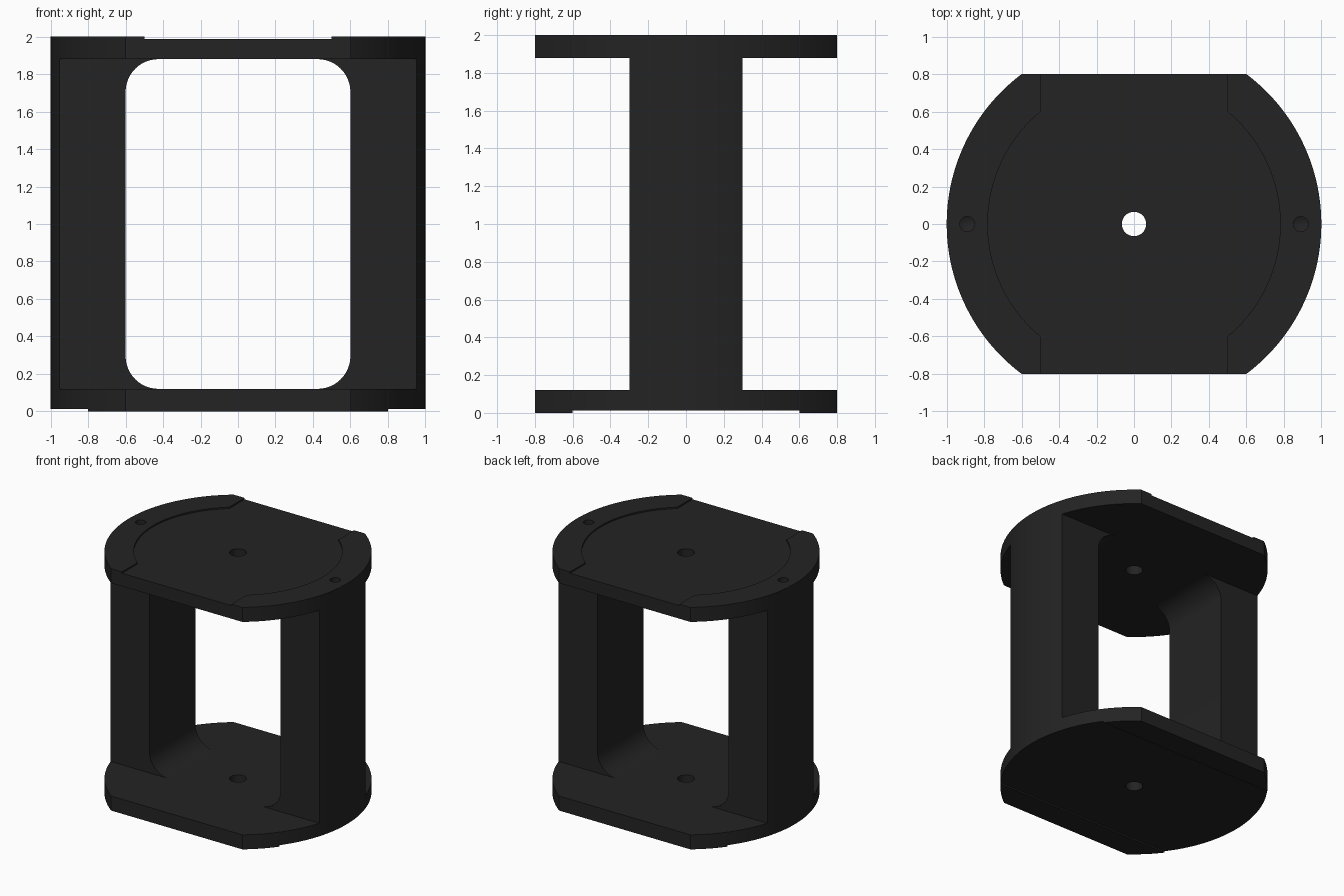
import bpy, bmesh
from math import sin, cos, asin, pi
from mathutils import Matrix

if "Cube" in bpy.data.objects:
    bpy.data.objects.remove(bpy.data.objects["Cube"])

STEP = 0.012      # depth of the shallow recesses
PLATE = 0.12      # end plate thickness


def arc(cx, cy, r, a0, a1, n):
    return [(cx + r * cos(a0 + (a1 - a0) * i / n),
             cy + r * sin(a0 + (a1 - a0) * i / n)) for i in range(n + 1)]


def obj_from(bm, name):
    bmesh.ops.recalc_face_normals(bm, faces=bm.faces)
    mesh = bpy.data.meshes.new(name)
    bm.to_mesh(mesh)
    bm.free()
    ob = bpy.data.objects.new(name, mesh)
    bpy.context.collection.objects.link(ob)
    return ob


def prism(name, pts, a, b, along_y=False):
    """Extrude a closed profile from a to b along z (or along y)."""
    bm = bmesh.new()
    place = (lambda p, t: (p[0], t, p[1])) if along_y else (lambda p, t: (p[0], p[1], t))
    lo = [bm.verts.new(place(p, a)) for p in pts]
    hi = [bm.verts.new(place(p, b)) for p in pts]
    bm.faces.new(lo)
    bm.faces.new(hi)
    for i in range(len(pts)):
        j = (i + 1) % len(pts)
        bm.faces.new((lo[i], lo[j], hi[j], hi[i]))
    return obj_from(bm, name)


def rect(x0, x1, y0, y1):
    return [(x0, y0), (x1, y0), (x1, y1), (x0, y1)]


def drill(name, x):
    """Blind drilled hole with a conical tip."""
    bm = bmesh.new()
    for r1, r2, z0, z1 in ((0.04, 0.04, 1.9, 2.1), (0.0, 0.04, 1.88, 1.9)):
        bmesh.ops.create_cone(bm, segments=32, radius1=r1, radius2=r2, depth=z1 - z0,
                              matrix=Matrix.Translation((x, 0, (z0 + z1) / 2)))
    # merge the two shells into one closed solid
    shared = [f for f in bm.faces if len(f.verts) > 4 and abs(f.calc_center_median().z - 1.9) < 1e-4]
    bmesh.ops.delete(bm, geom=shared, context='FACES_ONLY')
    bmesh.ops.remove_doubles(bm, verts=bm.verts, dist=1e-5)
    return obj_from(bm, name)


# Body: round bar with two flats
t = asin(0.8)
right = arc(0, 0, 1, -t, t, 64)
body = prism("bearing_frame", right + [(-x, -y) for x, y in right], 0, 2)

cutters = []
# Side pockets that leave the two columns between the plates
for s in (-1, 1):
    cutters.append(prism("side_pocket_cutter", rect(-1.2, 1.2, *sorted((0.3 * s, 1.2 * s))),
                         PLATE, 2 - PLATE))

# Rounded window through the middle
r, wx, z0, z1 = 0.175, 0.6, PLATE, 2 - PLATE
window = (arc(wx - r, z1 - r, r, 0, pi / 2, 16) + arc(-wx + r, z1 - r, r, pi / 2, pi, 16)
          + arc(-wx + r, z0 + r, r, pi, 1.5 * pi, 16) + arc(wx - r, z0 + r, r, 1.5 * pi, 2 * pi, 16))
cutters.append(prism("window_cutter", window, -0.4, 0.4, True))

# Top recess: disc joined with a straight channel
rr = (0.5 ** 2 + 0.6 ** 2) ** 0.5
u = asin(0.6 / rr)
half = [(0.5, -1)] + arc(0, 0, rr, -u, u, 48) + [(0.5, 1)]
cutters.append(prism("top_recess_cutter", half + [(-x, -y) for x, y in half], 2 - STEP, 2.1))

# Bottom recess: wide channel along x
cutters.append(prism("bottom_recess_cutter", rect(-1.2, 1.2, -0.6, 0.6), -0.1, STEP))

# Centre bore and the two blind holes
cutters.append(prism("bore_cutter", arc(0, 0, 0.065, 0, 2 * pi * 47 / 48, 47), -0.2, 2.2))
cutters += [drill("pin_hole_cutter", x) for x in (-0.89, 0.89)]

bpy.context.view_layer.objects.active = body
body.select_set(True)
for c in cutters:
    c.hide_render = True
    m = body.modifiers.new(c.name, 'BOOLEAN')
    m.operation, m.solver, m.object = 'DIFFERENCE', 'EXACT', c
    bpy.ops.object.modifier_apply(modifier=m.name)
    bpy.data.objects.remove(c)

bpy.ops.object.shade_smooth_by_angle(angle=0.5)

# Black finish
mat = bpy.data.materials.new("black")
mat.diffuse_color = (0.017, 0.017, 0.017, 1)
mat.use_nodes = True
mat.node_tree.nodes["Principled BSDF"].inputs["Base Color"].default_value = mat.diffuse_color
body.data.materials.clear()
body.data.materials.append(mat)
